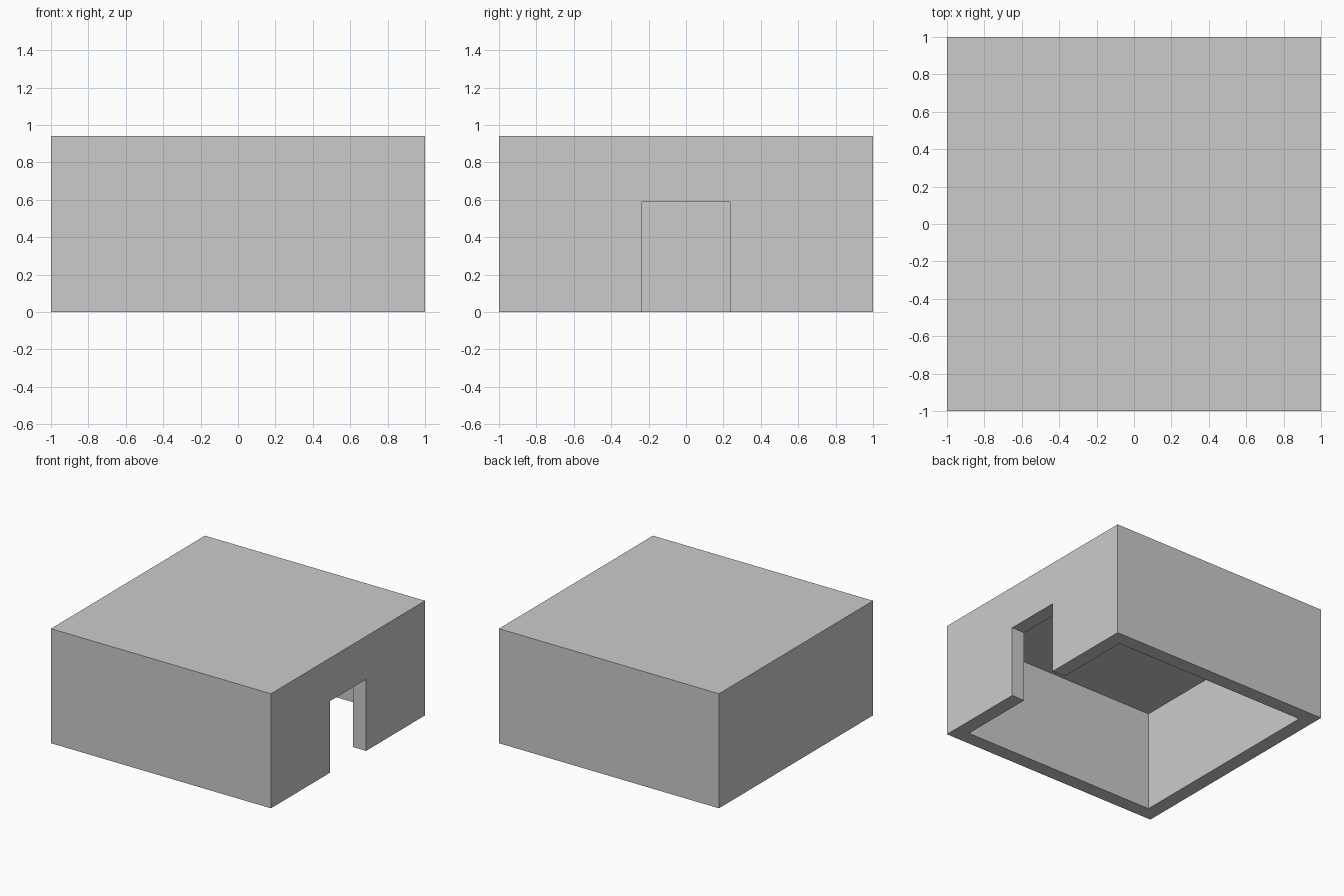
import bpy

if "Cube" in bpy.data.objects:
    bpy.data.objects.remove(bpy.data.objects["Cube"])

U = 1 / 17          # module: the block is 34 x 34 x 16 modules
WALL = 2 * U
HEIGHT = 16 * U


def box(name, lo, hi):
    """Axis-aligned box from its low and high corners."""
    bpy.ops.mesh.primitive_cube_add(size=1)
    ob = bpy.context.object
    ob.name = ob.data.name = name
    for v in ob.data.vertices:
        v.co = [l if c < 0 else h for c, l, h in zip(v.co, lo, hi)]
    return ob


def cut(target, cutter):
    """Subtract the cutter from the target, then remove it."""
    cutter.hide_render = True
    mod = target.modifiers.new(cutter.name, 'BOOLEAN')
    mod.operation, mod.solver, mod.object = 'DIFFERENCE', 'EXACT', cutter
    bpy.context.view_layer.objects.active = target
    bpy.ops.object.modifier_apply(modifier=mod.name)
    bpy.data.objects.remove(cutter)


# Outer block: walls and flat roof
shell = box("building_shell", (-1, -1, 0), (1, 1, HEIGHT))

# Hollow room, open at the bottom
inner = 1 - WALL
cut(shell, box("room_cutter", (-inner, -inner, -0.2), (inner, inner, HEIGHT - WALL)))

# Doorway through the right wall
cut(shell, box("door_cutter", (0.7, -4 * U, -0.2), (1.2, 4 * U, 10 * U)))
